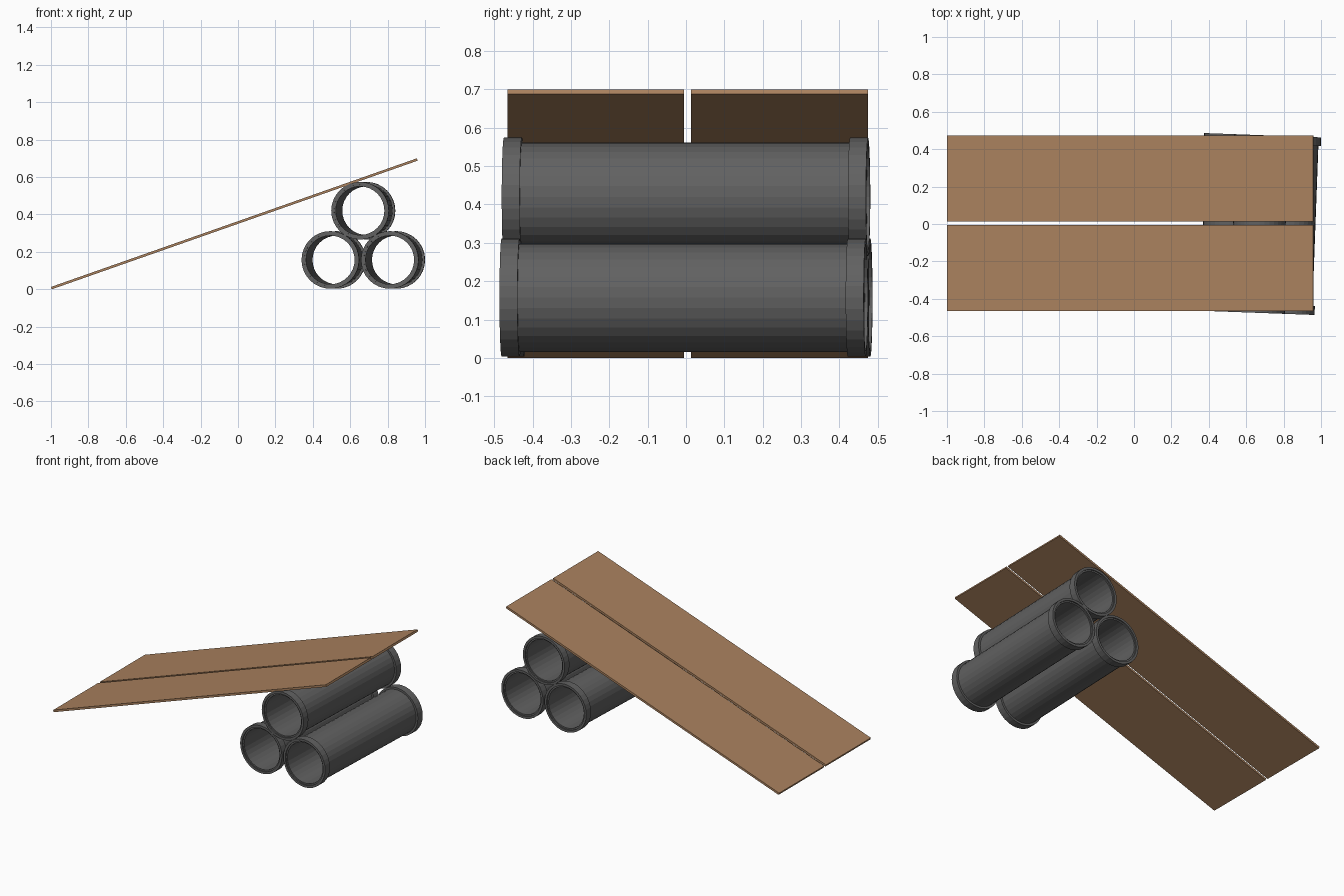
import bpy, bmesh, math
from mathutils import Matrix

if "Cube" in bpy.data.objects:
    bpy.data.objects.remove(bpy.data.objects["Cube"])


def material(name, rgb):
    m = bpy.data.materials.new(name)
    m.diffuse_color = (*rgb, 1)
    m.use_nodes = True
    m.node_tree.nodes["Principled BSDF"].inputs["Base Color"].default_value = m.diffuse_color
    return m


WOOD = material("plank brown", (0.40, 0.22, 0.112))
IRON = material("pipe grey", (0.12, 0.12, 0.12))


def add_object(name, bm, mat):
    bmesh.ops.recalc_face_normals(bm, faces=bm.faces)
    mesh = bpy.data.meshes.new(name)
    bm.to_mesh(mesh)
    bm.free()
    mesh.materials.append(mat)
    obj = bpy.data.objects.new(name, mesh)
    bpy.context.collection.objects.link(obj)
    return obj


# Pipes: a closed wall profile (radius, position along y) turned round the y axis
SIDES = 32
HALF, COLLAR, RECESS = 0.475, 0.047, 0.008
R_OUT, R_IN, R_COLLAR = 0.141, 0.130, 0.154
half_profile = [(R_IN, HALF - RECESS), (R_OUT - 0.002, HALF - RECESS),
                (R_OUT - 0.002, HALF), (R_COLLAR, HALF),
                (R_COLLAR, HALF - COLLAR), (R_OUT, HALF - COLLAR)]
profile = half_profile + [(r, -y) for r, y in reversed(half_profile)]
YAW = -0.037


def pipe(name, x, z):
    bm = bmesh.new()
    rings = []
    for i in range(SIDES):
        a = 2 * math.pi * i / SIDES
        rings.append([bm.verts.new((r * math.cos(a), y, r * math.sin(a)))
                      for r, y in profile])
    n = len(profile)
    for i in range(SIDES):
        a, b = rings[i], rings[(i + 1) % SIDES]
        for j in range(n):
            k = (j + 1) % n
            bm.faces.new((a[j], a[k], b[k], b[j]))
    obj = add_object(name, bm, IRON)
    # the whole stack is turned slightly about its middle
    obj.location = (x, (x - 0.67) * math.sin(YAW), z)
    obj.rotation_euler = (0, 0, YAW)


pipe("pipe_bottom_left", 0.511, 0.157)
pipe("pipe_bottom_right", 0.829, 0.157)
pipe("pipe_top", 0.67, 0.42)

# Planks: two boards leaning on the top pipe, low end on the ground
ANGLE, LENGTH, THICK = 0.338, 2.073, 0.0133


def plank(name, y0, y1):
    bm = bmesh.new()
    bmesh.ops.create_cube(bm, size=1)
    bmesh.ops.translate(bm, verts=bm.verts, vec=(0.5, 0.5, 0.5))
    bmesh.ops.scale(bm, verts=bm.verts, vec=(LENGTH, y1 - y0, THICK))
    bmesh.ops.transform(bm, verts=bm.verts, matrix=Matrix.Rotation(-ANGLE, 4, 'Y'))
    obj = add_object(name, bm, WOOD)
    obj.location = (-0.9955, y0, 0)


plank("plank_front", -0.465, -0.005)
plank("plank_back", 0.013, 0.474)
